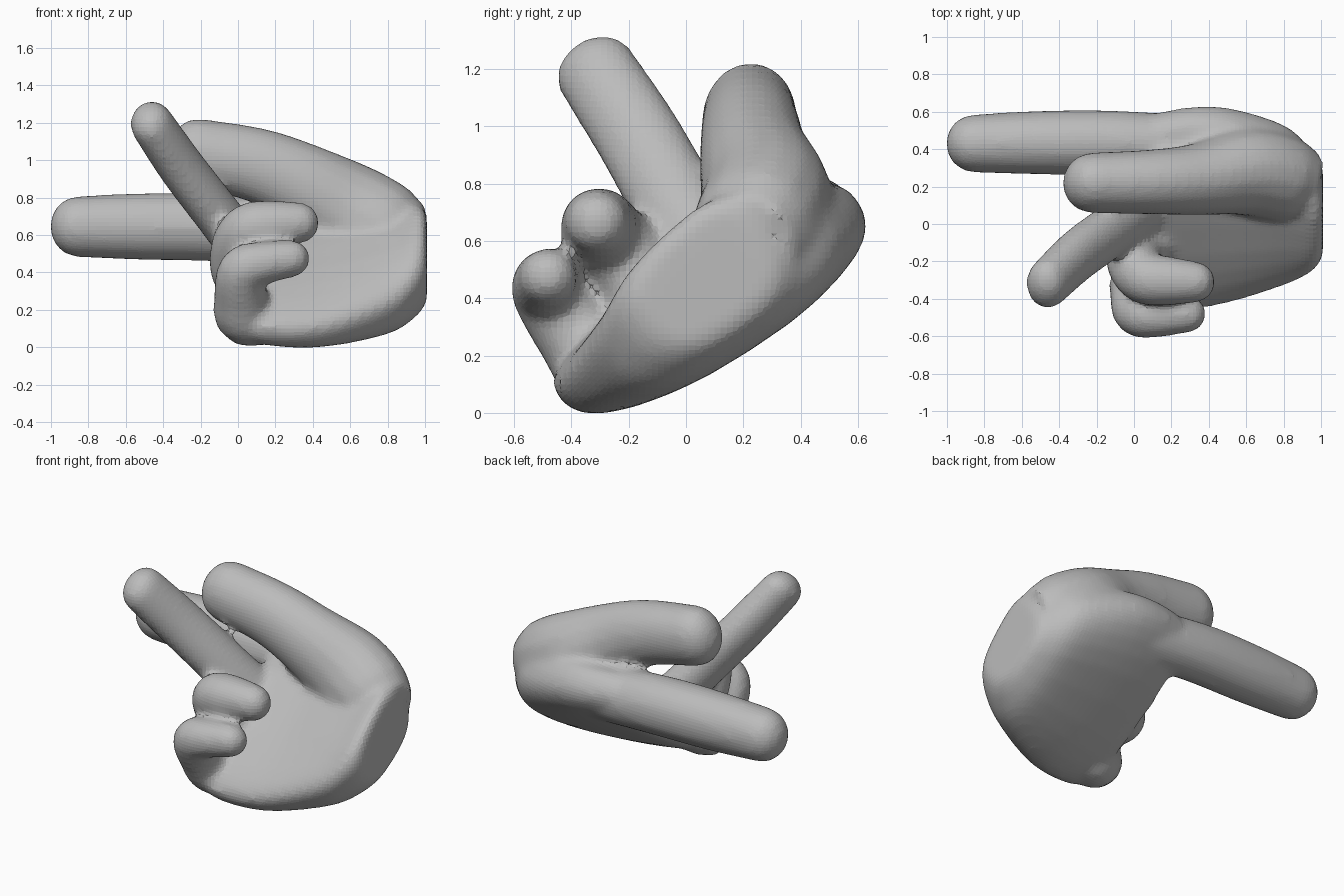
import bpy, bmesh, math
from mathutils import Vector

if "Cube" in bpy.data.objects:
    bpy.data.objects.remove(bpy.data.objects["Cube"], do_unlink=True)

grey = bpy.data.materials.new("plain_grey")
grey.use_nodes = True
colour = (0.5, 0.5, 0.5, 1)
grey.diffuse_color = colour
grey.node_tree.nodes["Principled BSDF"].inputs["Base Color"].default_value = colour


def loft(bm, rings):
    """Skin a list of point rings and close both ends."""
    loops = [[bm.verts.new(p) for p in ring] for ring in rings]
    for a, b in zip(loops, loops[1:]):
        for i in range(len(a)):
            j = (i + 1) % len(a)
            bm.faces.new((a[i], a[j], b[j], b[i]))
    bm.faces.new(loops[0][::-1])
    bm.faces.new(loops[-1])


def spline(keys, steps):
    """Pass a smooth curve through the keys, radius included."""
    k = [Vector(p) for p in keys]
    k = [k[0] * 2 - k[1]] + k + [k[-1] * 2 - k[-2]]
    out = []
    for a, b, c, d in zip(k, k[1:], k[2:], k[3:]):
        for s in range(steps):
            t = s / steps
            out.append(b + (c - a) * t / 2 + (a * 2 - b * 5 + c * 4 - d) * t * t / 2
                       + (b * 3 - a - c * 3 + d) * t ** 3 / 2)
    return out + [k[-2]]


def finger_rings(keys, dome, wide, stretch, sides=16):
    """Oval rings round a bent finger, stretched along wide, with a rounded tip."""
    path = spline(keys, 4)
    centres = [p.to_3d() for p in path]
    radii = [p[3] for p in path]
    tip_dir = (centres[-1] - centres[-2]).normalized()
    end, end_radius = centres[-1], radii[-1]
    for angle in (25, 48, 68, 83):
        a = math.radians(angle)
        centres.append(end + tip_dir * dome * math.sin(a))
        radii.append(end_radius * math.cos(a))
    rings, side = [], Vector(wide)
    for i, (c, r) in enumerate(zip(centres, radii)):
        tangent = (centres[min(i + 1, len(centres) - 1)] - centres[max(i - 1, 0)]).normalized()
        side = (side - tangent * side.dot(tangent)).normalized()
        up = tangent.cross(side)
        turns = [math.tau * n / sides for n in range(sides)]
        rings.append([c + (side * math.cos(t) * stretch + up * math.sin(t)) * r for t in turns])
    return rings


def palm_rings(stations, sides=28):
    """Rounded slices across the tilted palm, thinner on the inner side."""
    along, across = Vector((0, 0.84, 0.54)), Vector((0, -0.54, 0.84))
    rings = []
    for x, y, z, length, thick in spline(stations, 4):
        ring = []
        for n in range(sides):
            t = math.tau * n / sides
            u, v = [math.copysign(abs(f) ** 0.75, f) for f in (math.cos(t), math.sin(t))]
            if v > 0:
                v *= 0.84 + 0.2 * u
            ring.append(Vector((x, y, z)) + along * u * length + across * v * thick)
        rings.append(ring)
    return rings


# Palm slices: x, y, z, half length and half thickness
palm = [(0.03, 0.06, 0.4, 0.52, 0.13), (0.12, 0.06, 0.4, 0.61, 0.18),
        (0.45, 0.09, 0.4, 0.61, 0.21), (0.8, 0.09, 0.43, 0.475, 0.25),
        (0.95, 0.055, 0.465, 0.34, 0.25), (1.01, 0.055, 0.48, 0.25, 0.21)]

# Digits: x, y, z and radius along each, rounded tip length, wide direction and stretch
digits = {
    "thumb": ([(0.93, 0.2, 0.56, 0.18), (0.8, 0.24, 0.61, 0.23), (0.6, 0.28, 0.72, 0.235),
               (0.35, 0.24, 0.87, 0.195), (0.1, 0.225, 0.975, 0.175),
               (-0.23, 0.22, 1.04, 0.163)],
              0.15, (0, 0.3, 0.95), 1.15),
    "index_finger": ([(0.45, 0.41, 0.6, 0.16), (-0.1, 0.435, 0.64, 0.173),
                      (-0.5, 0.435, 0.645, 0.172), (-0.86, 0.43, 0.645, 0.157)],
                     0.145, (0, 0, 1), 1.05),
    "middle_finger": ([(0.13, 0.15, 0.4, 0.13), (-0.1, -0.02, 0.7, 0.125),
                       (-0.3, -0.165, 0.96, 0.123), (-0.465, -0.32, 1.2, 0.116)],
                      0.105, (0, 0.83, 0.55), 1.25),
    "ring_finger": ([(0.25, 0, 0.34, 0.13), (0.04, -0.1, 0.38, 0.165),
                     (0, -0.2, 0.52, 0.15), (0.06, -0.29, 0.63, 0.143),
                     (0.2, -0.305, 0.655, 0.132), (0.33, -0.31, 0.665, 0.112)],
                    0.105, (0, 1, 0), 1),
    "little_finger": ([(0.25, -0.24, 0.18, 0.12), (0.05, -0.295, 0.16, 0.16),
                       (0.015, -0.38, 0.27, 0.145), (0.025, -0.475, 0.41, 0.132),
                       (0.13, -0.49, 0.45, 0.117), (0.29, -0.48, 0.475, 0.102)],
                      0.095, (0, 1, 0), 1),
}

bm = bmesh.new()
loft(bm, palm_rings(palm))
for settings in digits.values():
    loft(bm, finger_rings(*settings))
bmesh.ops.recalc_face_normals(bm, faces=bm.faces)
mesh = bpy.data.meshes.new("hand")
bm.to_mesh(mesh)
bm.free()
mesh.materials.append(grey)
hand = bpy.data.objects.new("hand", mesh)
bpy.context.collection.objects.link(hand)

# Melt palm and digits into one skin and soften the joints
remesh = hand.modifiers.new("melt", "REMESH")
remesh.mode = "VOXEL"
remesh.voxel_size = 0.022
soften = hand.modifiers.new("soften", "SMOOTH")
soften.factor = 0.5
soften.iterations = 12
